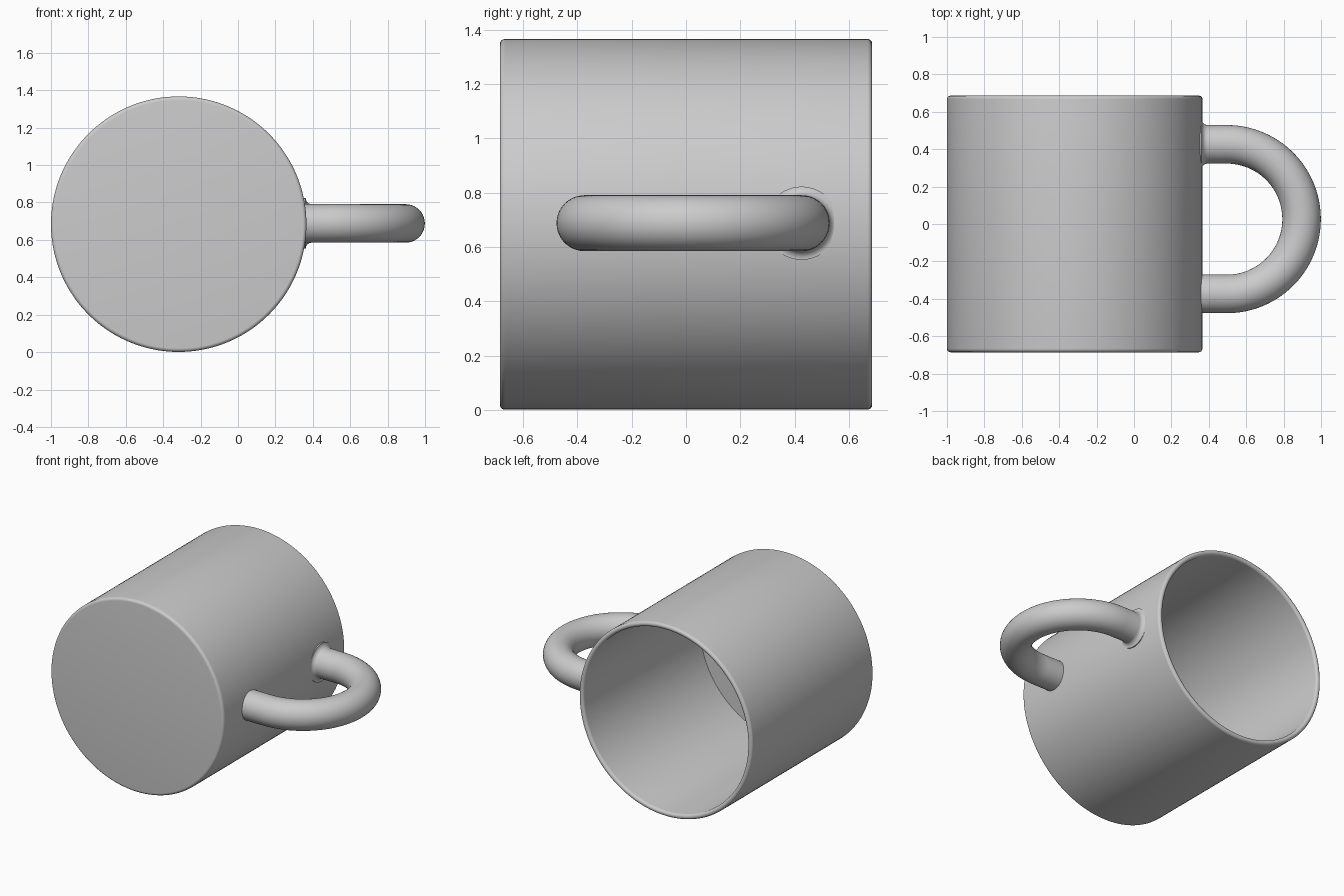
import bpy, bmesh, math
from mathutils import Vector

if "Cube" in bpy.data.objects:
    bpy.data.objects.remove(bpy.data.objects["Cube"])

CX, CZ, R = -0.317, 0.684, 0.683     # cup axis (runs along y) and outer radius
Y0, Y1 = -0.686, 0.686               # closed base, open mouth
WALL, FLOOR = 0.036, 0.058

grey = bpy.data.materials.new("plain grey")
grey.diffuse_color = (0.6, 0.6, 0.6, 1)
grey.use_nodes = True
grey.node_tree.nodes["Principled BSDF"].inputs["Base Color"].default_value = grey.diffuse_color


def skin_rings(name, rings):
    """Join equal-sized rings of points into a closed skin with capped ends."""
    bm = bmesh.new()
    loops = [[bm.verts.new(p) for p in ring] for ring in rings]
    n = len(loops[0])
    for a, b in zip(loops, loops[1:]):
        for i in range(n):
            j = (i + 1) % n
            bm.faces.new((a[i], a[j], b[j], b[i]))
    bm.faces.new(loops[0])
    bm.faces.new(loops[-1])
    bmesh.ops.recalc_face_normals(bm, faces=bm.faces)
    mesh = bpy.data.meshes.new(name)
    bm.to_mesh(mesh)
    bm.free()
    mesh.materials.append(grey)
    ob = bpy.data.objects.new(name, mesh)
    bpy.context.collection.objects.link(ob)
    bpy.context.view_layer.objects.active = ob
    ob.select_set(True)
    bpy.ops.object.shade_smooth_by_angle(angle=math.radians(35))
    ob.select_set(False)
    return ob


def corner(r, y, rad, a0, a1, steps=6):
    """Arc of profile points (radius, y) around a corner centre."""
    return [(r + rad * math.cos(math.radians(a0 + (a1 - a0) * i / steps)),
             y + rad * math.sin(math.radians(a0 + (a1 - a0) * i / steps)))
            for i in range(steps + 1)]


# cup: rounded base edge, straight wall, rounded lip, inner wall and floor
B = 0.02
profile = corner(R - B, Y0 + B, B, -90, 0)
profile += corner(R - WALL / 2, Y1 - WALL / 2, WALL / 2, 0, 180, 12)
profile += [(R - WALL, Y0 + FLOOR)]
SEG = 144
skin_rings("cup_body", [
    [(CX + r * math.cos(2 * math.pi * i / SEG), y,
      CZ + r * math.sin(2 * math.pi * i / SEG)) for i in range(SEG)]
    for r, y in profile])

# handle: half circle with straight ends, flared where the upper end meets the cup
HX, HY, HR, TUBE = 0.496, 0.026, 0.4, 0.103
XEND, XWALL, FLARE = 0.342, 0.362, 0.032
path = [(Vector((XEND, HY + HR, CZ + 0.004)), Vector((-1, 0, 0)), TUBE + FLARE)]
for i in range(9):
    a = math.pi / 2 * i / 8
    path.append((Vector((XWALL + FLARE * (1 - math.cos(a)), HY + HR, CZ + 0.004)),
                 Vector((-1, 0, 0)), TUBE + FLARE * (1 - math.sin(a))))
for i in range(49):
    a = math.pi / 2 - math.pi * i / 48
    path.append((Vector((HX + HR * math.cos(a), HY + HR * math.sin(a), CZ + 0.004)),
                 Vector((-math.sin(a), math.cos(a), 0)), TUBE))
path.append((Vector((XEND, HY - HR, CZ + 0.004)), Vector((1, 0, 0)), TUBE))

UP = Vector((0, 0, 1))
rings = []
for p, t, rad in path:
    side = t.cross(UP)
    rings.append([p + rad * (math.cos(2 * math.pi * k / 40) * side
                             + math.sin(2 * math.pi * k / 40) * UP) for k in range(40)])
skin_rings("handle", rings)
